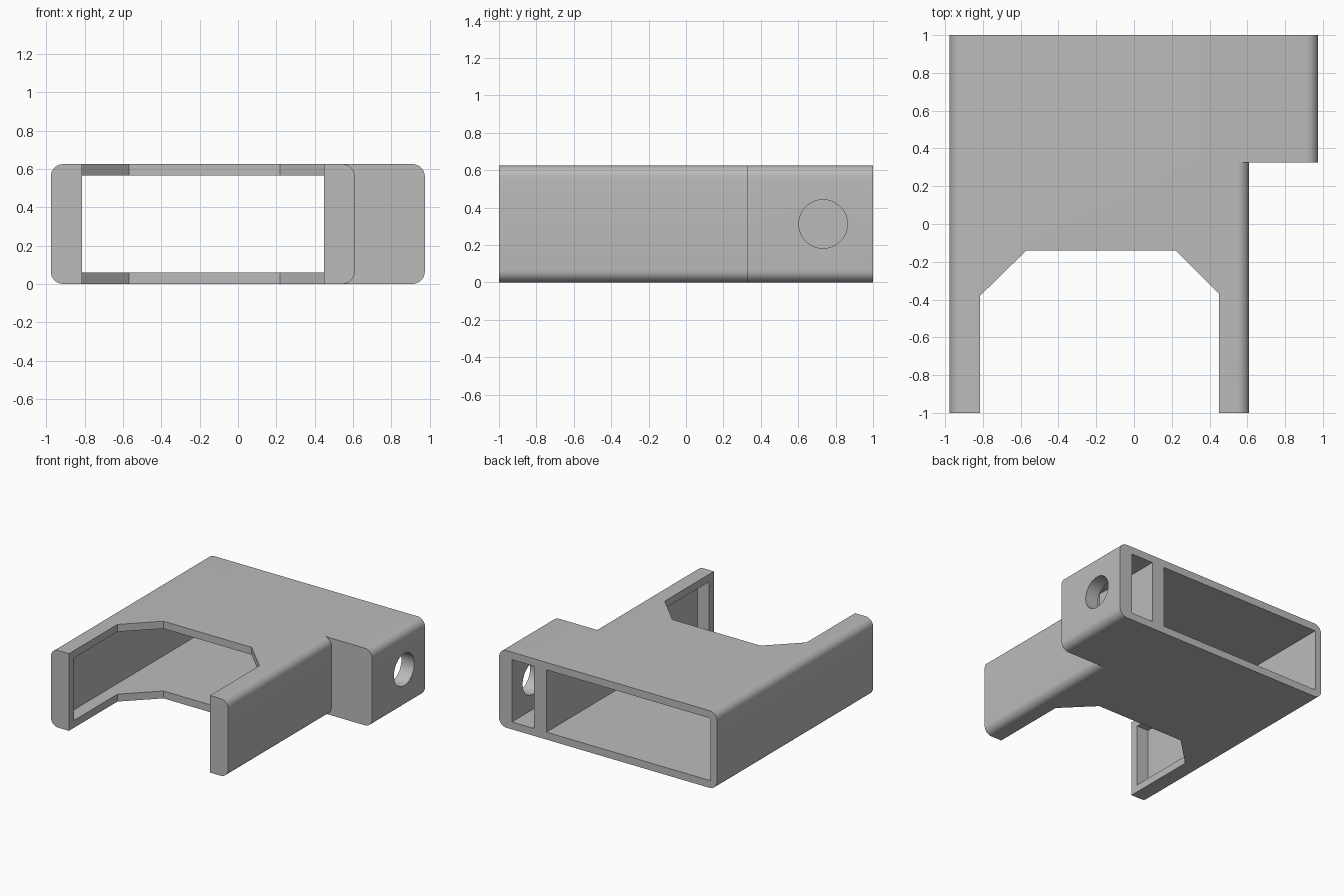
import bpy, bmesh, math
from mathutils import Vector, Matrix

default = bpy.data.objects.get("Cube")
if default:
    bpy.data.objects.remove(default, do_unlink=True)

HEIGHT, RADIUS, WALL = 0.625, 0.065, 0.06
FRONT, BACK, STEP = -1.0, 1.0, 0.325

grey = bpy.data.materials.new("plain grey")
grey.use_nodes = True
grey.diffuse_color = (0.5, 0.5, 0.5, 1)
grey.node_tree.nodes["Principled BSDF"].inputs["Base Color"].default_value = (0.5, 0.5, 0.5, 1)


def prism(name, points, offset):
    """Extrude a closed outline of 3D points along an offset."""
    bm = bmesh.new()
    face = bm.faces.new([bm.verts.new(p) for p in points])
    moved = bmesh.ops.extrude_face_region(bm, geom=[face])["geom"]
    bmesh.ops.translate(bm, vec=Vector(offset),
                        verts=[g for g in moved if isinstance(g, bmesh.types.BMVert)])
    bmesh.ops.recalc_face_normals(bm, faces=bm.faces)
    mesh = bpy.data.meshes.new(name)
    bm.to_mesh(mesh)
    bm.free()
    mesh.materials.append(grey)
    obj = bpy.data.objects.new(name, mesh)
    bpy.context.collection.objects.link(obj)
    return obj


def rounded_tube(name, x0, x1, y0, y1, round_left=True):
    """Slab along y whose side edges are rounded."""
    corners = [(x1 - RADIUS, HEIGHT - RADIUS, 0), (x0 + RADIUS, HEIGHT - RADIUS, 90),
               (x0 + RADIUS, RADIUS, 180), (x1 - RADIUS, RADIUS, 270)]
    outline = []
    for cx, cz, start in corners:
        if start in (90, 180) and not round_left:
            outline.append((x0, y0, HEIGHT if start == 90 else 0))
            continue
        for i in range(9):
            a = math.radians(start + i * 90 / 8)
            outline.append((cx + RADIUS * math.cos(a), y0, cz + RADIUS * math.sin(a)))
    return prism(name, outline, (0, y1 - y0, 0))


def box(name, x0, x1, y0, y1, z0, z1):
    return prism(name, [(x0, y0, z0), (x1, y0, z0), (x1, y1, z0), (x0, y1, z0)],
                 (0, 0, z1 - z0))


def combine(target, tool, operation):
    """Apply a boolean and remove the tool object."""
    mod = target.modifiers.new(operation, "BOOLEAN")
    mod.operation, mod.solver, mod.object = operation, "EXACT", tool
    bpy.context.view_layer.objects.active = target
    bpy.ops.object.modifier_apply(modifier=mod.name)
    bpy.data.objects.remove(tool, do_unlink=True)


# Main sleeve with the side pocket joined flush at the back
body = rounded_tube("bracket_sleeve", -0.977, 0.61, FRONT, BACK)
combine(body, rounded_tube("side_pocket", 0.4, 0.975, STEP, BACK, False), "UNION")

# Cavities open at the back
low, high = WALL, HEIGHT - WALL
combine(body, box("main_cavity", -0.92, 0.55, FRONT + 0.065, BACK + 0.2, low, high), "DIFFERENCE")
combine(body, box("pocket_cavity", 0.66, 0.86, STEP + WALL, BACK + 0.2, low, high), "DIFFERENCE")

# Chamfered notch between the two front arms
notch = [(-0.815, -1.2), (-0.815, -0.38), (-0.57, -0.14),
         (0.22, -0.14), (0.45, -0.37), (0.45, -1.2)]
combine(body, prism("front_notch", [(x, y, -0.2) for x, y in notch], (0, 0, 1)), "DIFFERENCE")

# Round hole in the outer wall of the pocket
ring = [(0.76, 0.733 + 0.13 * math.cos(a), HEIGHT / 2 + 0.13 * math.sin(a))
        for a in (i * math.tau / 48 for i in range(48))]
combine(body, prism("pocket_hole", ring, (0.4, 0, 0)), "DIFFERENCE")

# Smooth rounds, sharp edges
bpy.ops.object.select_all(action="DESELECT")
body.select_set(True)
bpy.context.view_layer.objects.active = body
bpy.ops.object.shade_smooth_by_angle(angle=math.radians(30))
